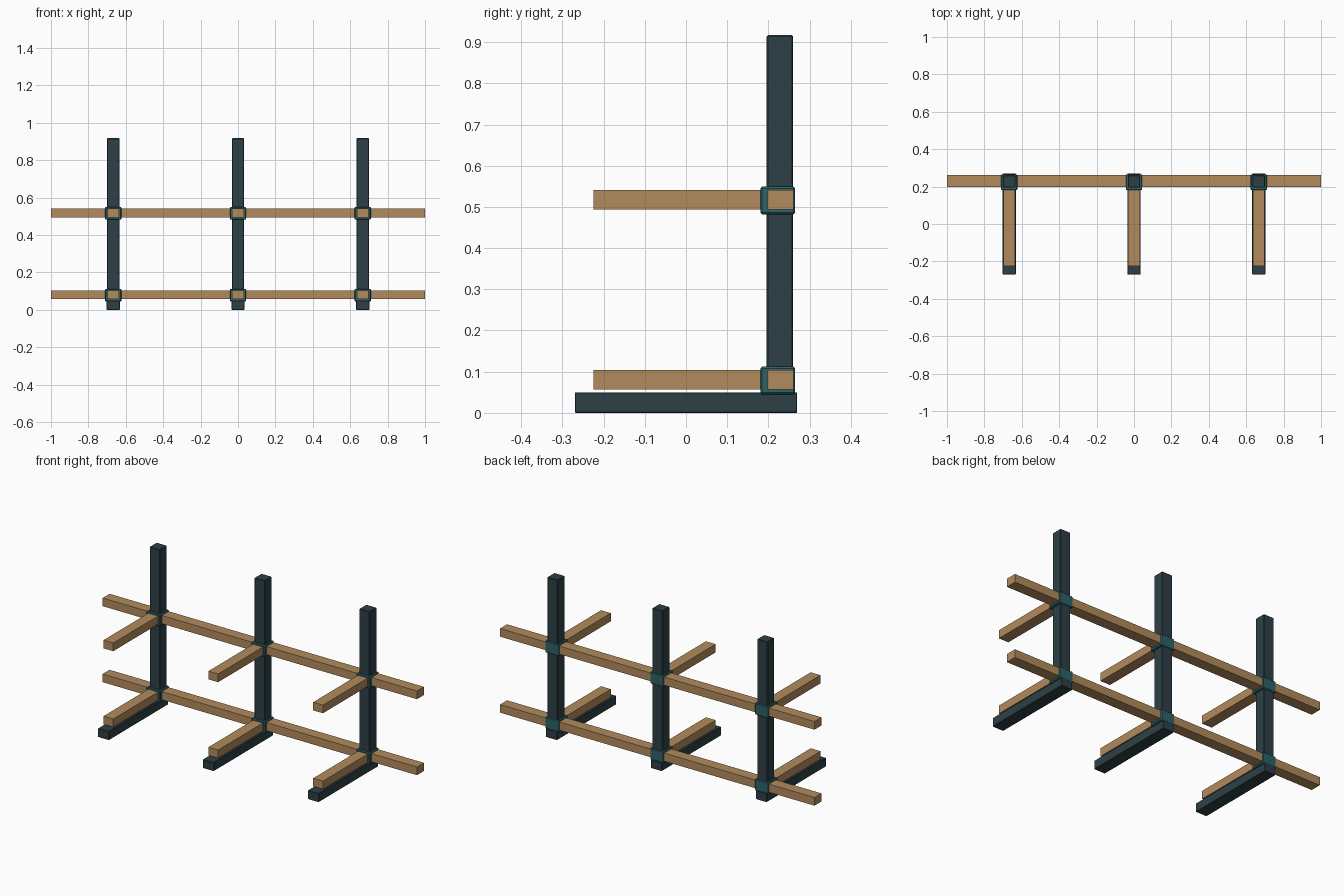
import bpy

if "Cube" in bpy.data.objects:
    bpy.data.objects.remove(bpy.data.objects["Cube"])


def material(name, rgb):
    m = bpy.data.materials.new(name)
    m.diffuse_color = (*rgb, 1.0)
    m.use_nodes = True
    m.node_tree.nodes["Principled BSDF"].inputs["Base Color"].default_value = m.diffuse_color
    return m


WOOD = material("tan wood", (0.45, 0.26, 0.11))
STEEL = material("dark slate steel", (0.027, 0.051, 0.061))
CLAMP = material("teal clamp", (0.026, 0.125, 0.14))


def box(name, x, y, z, mat, bevel=0.0):
    """Box from (min, max) ranges, with optional chamfered edges."""
    spans = (x, y, z)
    bpy.ops.mesh.primitive_cube_add(size=1, location=[(a + b) / 2 for a, b in spans])
    ob = bpy.context.object
    ob.name = name
    ob.scale = [b - a for a, b in spans]
    bpy.ops.object.transform_apply(location=False, rotation=False, scale=True)
    ob.data.materials.append(mat)
    if bevel:
        mod = ob.modifiers.new("soft edges", 'BEVEL')
        mod.width = bevel
        mod.segments = 1
    return ob


def around(c, half):
    return (c - half, c + half)


POSTS = (-0.667, 0.0, 0.667)
LEVELS = (0.0805, 0.5175)

# Uprights with their floor feet
for x in POSTS:
    box("foot", around(x, 0.035), (-0.27, 0.27), (0.0, 0.05), STEEL, 0.002)
    box("post", around(x, 0.033), (0.196, 0.26), (0.045, 0.917), STEEL, 0.003)

for z in LEVELS:
    # Long rail across the back
    box("rail", (-1.0, 1.0), (0.198, 0.261), around(z, 0.0235), WOOD)
    for x in POSTS:
        # Support arm reaching forward, and the clamp at its joint
        box("arm", around(x, 0.031), (-0.225, 0.2), around(z, 0.0235), WOOD)
        box("clamp", around(x, 0.044), (0.181, 0.265), around(z - 0.002, 0.0335),
            CLAMP, 0.004)
